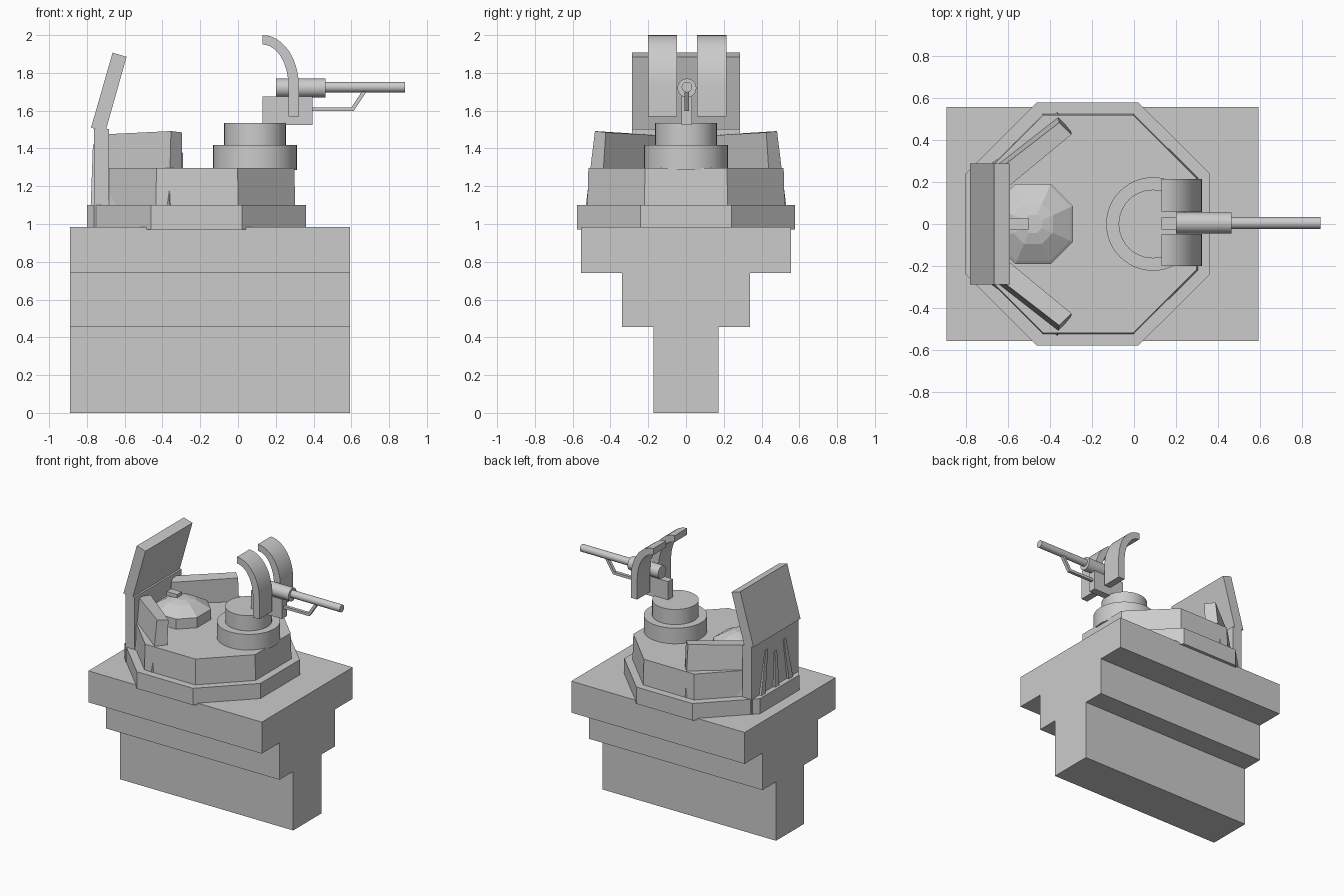
import bpy, bmesh, math
from mathutils import Vector

if "Cube" in bpy.data.objects:
    bpy.data.objects.remove(bpy.data.objects["Cube"])


def finish(name, bm, smooth=False):
    bmesh.ops.recalc_face_normals(bm, faces=bm.faces)
    me = bpy.data.meshes.new(name)
    bm.to_mesh(me)
    bm.free()
    ob = bpy.data.objects.new(name, me)
    bpy.context.collection.objects.link(ob)
    if smooth:
        bpy.ops.object.select_all(action='DESELECT')
        ob.select_set(True)
        bpy.context.view_layer.objects.active = ob
        bpy.ops.object.shade_smooth_by_angle(angle=math.radians(35))
    return ob


def loft(name, rings, smooth=False):
    """Skin a stack of equal-length point loops and cap both ends."""
    bm = bmesh.new()
    vs = [[bm.verts.new(p) for p in r] for r in rings]
    n = len(vs[0])
    for a, b in zip(vs, vs[1:]):
        for i in range(n):
            j = (i + 1) % n
            bm.faces.new((a[i], a[j], b[j], b[i]))
    bm.faces.new(vs[0])
    bm.faces.new(vs[-1])
    return finish(name, bm, smooth)


def box(name, x0, x1, y0, y1, z0, z1):
    q = [(x0, y0), (x1, y0), (x1, y1), (x0, y1)]
    return loft(name, [[(x, y, z) for x, y in q] for z in (z0, z1)])


def side_profile(name, pts, y0, y1, smooth=False):
    """Extrude an x-z outline along y."""
    return loft(name, [[(x, y, z) for x, z in pts] for y in (y0, y1)], smooth)


def tube(name, a, b, r, n=24):
    a, b = Vector(a), Vector(b)
    rot = Vector((0, 0, 1)).rotation_difference(b - a)
    ring = [rot @ Vector((r * math.cos(2 * math.pi * i / n), r * math.sin(2 * math.pi * i / n), 0))
            for i in range(n)]
    return loft(name, [[c + p for p in ring] for c in (a, b)], True)


def octagon(cx, hx, hy, fx, fy, z):
    """Octagon of half sizes hx, hy whose flats have half lengths fx, fy."""
    q = [(fx, hy), (hx, fy), (hx, -fy), (fx, -hy), (-fx, -hy), (-hx, -fy), (-hx, fy), (-fx, hy)]
    return [(cx + x, y, z) for x, y in q]


# Stepped pedestal, one solid extruded along x
half = [(0.172, 0), (0.172, 0.455), (0.338, 0.455), (0.338, 0.74), (0.555, 0.74), (0.555, 0.983)]
outline = half + [(-y, z) for y, z in reversed(half)]
loft("stepped_pedestal", [[(x, y, z) for y, z in outline] for x in (-0.89, 0.592)])

# Octagonal turret tiers
loft("turret_ring", [octagon(-0.22, 0.58, 0.578, 0.24, 0.24, z) for z in (0.97, 1.1)])
loft("turret_deck", [octagon(-0.217, 0.52, 0.522, 0.217, 0.22, 1.1),
                     octagon(-0.217, 0.515, 0.517, 0.215, 0.217, 1.297)])

# Gun mount drums
tube("mount_drum_lower", (0.09, 0, 1.285), (0.09, 0, 1.418), 0.222, 48)
tube("mount_drum_upper", (0.09, 0, 1.41), (0.09, 0, 1.535), 0.163, 48)

# Rear plate and the raised tilted panel on it
box("rear_plate", -0.762, -0.683, -0.287, 0.287, 0.98, 1.503)
side_profile("tilted_panel", [(-0.778, 1.51), (-0.702, 1.488), (-0.59, 1.885), (-0.664, 1.907)],
             -0.287, 0.287)

# Ribs on the outside of the rear plate
for name, yb, yt, zt in (("rib_left", 0.17, 0.11, 1.42), ("rib_middle", 0, 0, 1.37),
                         ("rib_right", -0.17, -0.11, 1.42)):
    loft(name, [[(-0.75, y - w, z), (-0.75, y + w, z), (o, y + w, z), (o, y - w, z)]
                for y, w, o, z in ((yb, 0.026, -0.78, 1.09), (yt, 0.014, -0.768, zt))])

# Leaning side armour, mirrored
for s, side in ((1, "left"), (-1, "right")):
    low = [(-0.73, 0.245), (-0.365, 0.53), (-0.298, 0.45), (-0.66, 0.14)]
    top = [(-0.70, 0.215, 1.475), (-0.355, 0.482, 1.492), (-0.297, 0.425, 1.485), (-0.66, 0.125, 1.468)]
    loft(side + "_armour", [[(x, s * y, 1.1) for x, y in low], [(x, s * y, z) for x, y, z in top]])

# Faceted hatch with a small handle
loft("hatch_dome", [octagon(-0.48, 0.19 * k, 0.19 * k, 0.085 * k, 0.085 * k, z)
                    for k, z in ((1, 1.29), (1, 1.375), (0.93, 1.385), (0.5, 1.435), (0.22, 1.45))])
box("hatch_handle", -0.59, -0.5, -0.028, 0.028, 1.445, 1.475)
box("hatch_handle_foot", -0.52, -0.5, -0.028, 0.028, 1.42, 1.46)

# Gun: cradle, receiver, barrel
box("gun_cradle", 0.13, 0.395, -0.025, 0.032, 1.525, 1.675)
tube("gun_receiver", (0.2, 0.005, 1.72), (0.462, 0.005, 1.72), 0.05)
tube("gun_barrel", (0.44, 0.005, 1.725), (0.885, 0.005, 1.725), 0.028)

# Bent brace below the barrel
side_profile("barrel_brace", [(0.39, 1.597), (0.612, 1.597), (0.68, 1.7), (0.655, 1.7),
                              (0.6, 1.617), (0.39, 1.617)], -0.007, 0.017)

# Curved gun shields
arc = [math.pi / 2 * i / 12 for i in range(13)]
outer = [(0.13 + 0.192 * math.cos(t), 1.73 + 0.27 * math.sin(t)) for t in arc]
inner = [(0.13 + 0.137 * math.cos(t), 1.73 + 0.22 * math.sin(t)) for t in arc]
shield = [(0.322, 1.57)] + outer + inner[::-1] + [(0.267, 1.57)]
side_profile("left_shield", shield, 0.057, 0.214, True)
side_profile("right_shield", shield, -0.2, -0.047, True)
